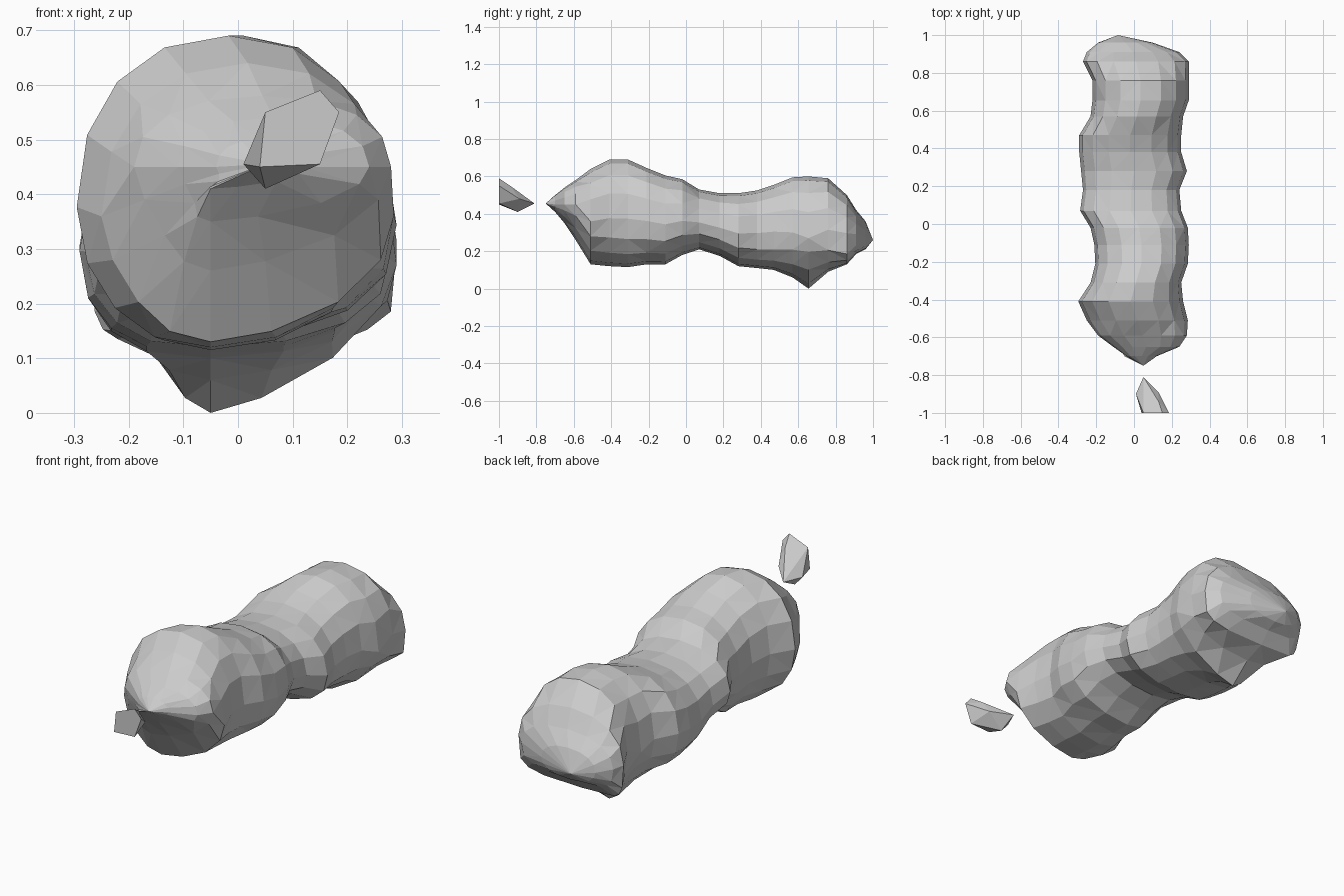
import bpy, bmesh, math

SEGMENTS = 16


def finish(bm, name):
    bmesh.ops.recalc_face_normals(bm, faces=bm.faces)
    mesh = bpy.data.meshes.new(name)
    bm.to_mesh(mesh)
    bm.free()
    obj = bpy.data.objects.new(name, mesh)
    bpy.context.collection.objects.link(obj)
    return obj


def power(value, exponent):
    return math.copysign(abs(value) ** exponent, value)


def add_ring(bm, y, left, right, bottom, top, low):
    # Rounded section; "low" sets how boxy (small) or pointed (large) the belly is
    cx, half = (left + right) / 2, (right - left) / 2
    mid = bottom + (top - bottom) * 0.45
    if y < -0.55:
        mid = 0.45  # widest line of the front snout
    ring = []
    for i in range(SEGMENTS):
        a = 2 * math.pi * i / SEGMENTS
        c, s = math.cos(a), math.sin(a)
        e = 0.9 if s >= 0 else low
        height = (top - mid) if s >= 0 else (mid - bottom)
        x = cx + half * (power(c, e) if abs(c) > 1e-6 else 0)
        if s < 0:
            x += (-0.05 - cx) * s ** 4
        ring.append(bm.verts.new((x, y, mid + height * (power(s, e) if abs(s) > 1e-6 else 0))))
    return ring


# Body sections: y, left, right, bottom, top, belly shape
SECTIONS = [
    (-0.70, -0.04, 0.12, 0.41, 0.50, 1.2),
    (-0.65, -0.11, 0.24, 0.35, 0.54, 1.2),
    (-0.59, -0.19, 0.28, 0.26, 0.58, 1.2),
    (-0.51, -0.25, 0.285, 0.13, 0.64, 1.1),
    (-0.41, -0.295, 0.26, 0.12, 0.69, 0.95),
    (-0.31, -0.23, 0.25, 0.115, 0.69, 0.9),
    (-0.21, -0.205, 0.285, 0.13, 0.645, 0.9),
    (-0.11, -0.21, 0.29, 0.13, 0.605, 0.9),
    (-0.02, -0.23, 0.285, 0.18, 0.585, 0.9),
    (0.07, -0.285, 0.25, 0.21, 0.53, 0.9),
    (0.18, -0.27, 0.24, 0.175, 0.51, 0.9),
    (0.28, -0.28, 0.28, 0.12, 0.51, 0.85),
    (0.38, -0.29, 0.25, 0.11, 0.525, 0.8),
    (0.47, -0.29, 0.25, 0.10, 0.555, 0.8),
    (0.57, -0.23, 0.26, 0.06, 0.595, 1.0),
    (0.655, -0.22, 0.29, 0.0, 0.60, 1.35),
    (0.76, -0.22, 0.29, 0.09, 0.59, 0.75),
    (0.86, -0.27, 0.29, 0.13, 0.50, 0.42),
    (0.91, -0.25, 0.24, 0.185, 0.42, 0.6),
    (0.96, -0.19, 0.10, 0.21, 0.36, 0.9),
]

# Lumpy body, skinned from ring to ring
bm = bmesh.new()
rings = [add_ring(bm, *row) for row in SECTIONS]
for a, b in zip(rings, rings[1:]):
    for i in range(SEGMENTS):
        j = (i + 1) % SEGMENTS
        bm.faces.new((a[i], a[j], b[j], b[i]))
# Pointed front tip and blunt rear tip
for ring, tip in ((rings[0], (0.05, -0.75, 0.455)), (rings[-1], (-0.085, 1.0, 0.26))):
    v = bm.verts.new(tip)
    for i in range(SEGMENTS):
        bm.faces.new((ring[i], ring[(i + 1) % SEGMENTS], v))
bmesh.ops.triangulate(bm, faces=bm.faces[:])
finish(bm, "body")

# Loose chip floating ahead of the front tip
CHIP = [
    (0.05, -1.0, 0.55), (0.15, -1.0, 0.59), (0.185, -1.0, 0.55),
    (0.15, -1.0, 0.455), (0.04, -1.0, 0.45), (0.01, -0.90, 0.455),
    (0.05, -0.90, 0.41), (0.05, -0.81, 0.455), (0.13, -0.89, 0.48),
    (0.13, -0.94, 0.55),
]
bm = bmesh.new()
for p in CHIP:
    bm.verts.new(p)
bmesh.ops.convex_hull(bm, input=bm.verts[:])
finish(bm, "front_chip")
